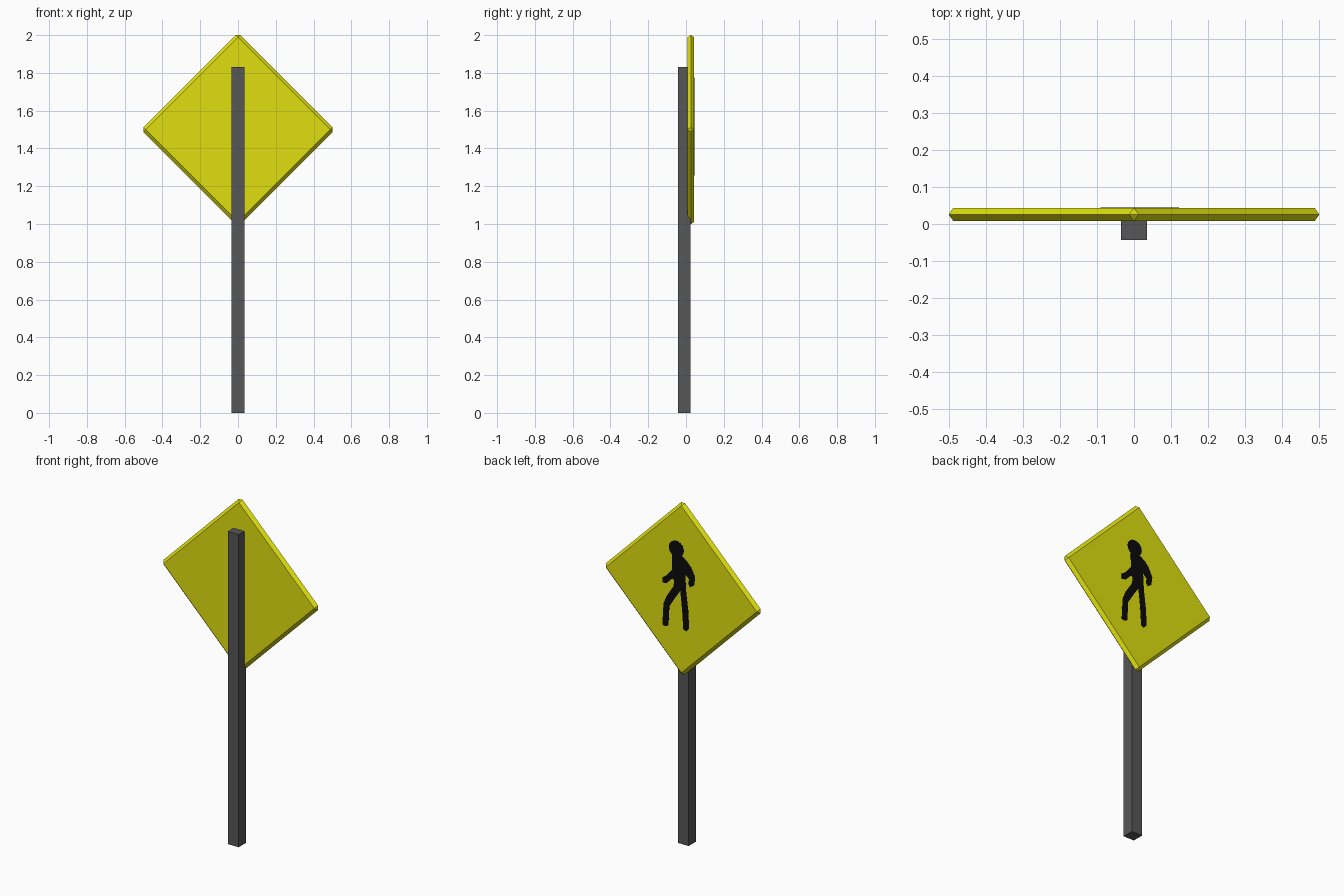
import bpy, bmesh, math

if "Cube" in bpy.data.objects:
    bpy.data.objects.remove(bpy.data.objects["Cube"])


def material(name, colour):
    m = bpy.data.materials.new(name)
    m.diffuse_color = (*colour, 1.0)
    m.use_nodes = True
    m.node_tree.nodes["Principled BSDF"].inputs["Base Color"].default_value = m.diffuse_color
    return m


YELLOW = material("sign_yellow", (0.74, 0.74, 0.005))
GREY = material("post_grey", (0.095, 0.095, 0.095))
BLACK = material("symbol_black", (0.003, 0.003, 0.003))


def make_object(name, bm, mat):
    bmesh.ops.recalc_face_normals(bm, faces=bm.faces)
    mesh = bpy.data.meshes.new(name)
    bm.to_mesh(mesh)
    bm.free()
    mesh.materials.append(mat)
    ob = bpy.data.objects.new(name, mesh)
    bpy.context.collection.objects.link(ob)
    return ob


CENTRE_Z = 1.5
FRONT, BACK = 0.008, 0.0435      # sign plate faces in y
W = (BACK - FRONT) / 2           # chamfer reaches half the thickness
HALF = (0.501 + W / math.sqrt(2)) / math.sqrt(2)

# Post: plain square bar
bm = bmesh.new()
bmesh.ops.create_cube(bm, size=1)
for v in bm.verts:
    v.co.x *= 0.07
    v.co.y = v.co.y * 0.0685 - 0.00925
    v.co.z = (v.co.z + 0.5) * 1.83
make_object("post", bm, GREY)

# Sign plate: square turned on its corner, fully chamfered rim
bm = bmesh.new()
c = math.sqrt(0.5)
inner = HALF - W
for sa in (-1, 1):
    for sb in (-1, 1):
        points = [(sa * inner, sb * inner, FRONT), (sa * inner, sb * inner, BACK),
                  (sa * HALF, sb * inner, FRONT + W), (sa * inner, sb * HALF, FRONT + W)]
        for a, b, y in points:
            bm.verts.new(((a - b) * c, y, CENTRE_Z + (a + b) * c))
bmesh.ops.convex_hull(bm, input=bm.verts)
bmesh.ops.dissolve_limit(bm, angle_limit=0.01, verts=bm.verts, edges=bm.edges)
make_object("sign_plate", bm, YELLOW)


# Walking symbol: thin plates on the +y face, outlines as seen from behind
def plate(name, outline):
    bm = bmesh.new()
    low, high = BACK - 0.001, BACK + 0.0008
    face = bm.faces.new([bm.verts.new((-u, low, CENTRE_Z + v)) for u, v in outline])
    ext = bmesh.ops.extrude_face_region(bm, geom=[face], use_keep_orig=True)
    for v in ext["geom"]:
        if isinstance(v, bmesh.types.BMVert):
            v.co.y = high
    bmesh.ops.triangulate(bm, faces=bm.faces)
    make_object(name, bm, BLACK)


body = [
    (-.060, .195), (-.058, .102),                                          # chest
    (-.096, .057), (-.122, .038), (-.122, .009), (-.096, .010), (-.058, .049),  # front arm
    (-.045, .041), (-.051, .004),                                          # waist
    (-.096, -.066), (-.115, -.112), (-.122, -.237), (-.103, -.243),
    (-.083, -.232), (-.077, -.120), (-.038, -.057), (-.006, -.010),        # front leg
    (.006, -.121), (.013, -.230), (.032, -.237), (.051, -.215),
    (.045, -.111), (.032, -.009),                                          # rear leg
    (.026, .095), (.051, .072), (.045, .044), (.058, .027),
    (.083, .045), (.090, .094), (.064, .146), (.038, .174), (.003, .195),  # rear arm
]
plate("walker_body", body)
plate("walker_head", [(-.032 + .049 * math.cos(i * math.tau / 20),
                       .229 + .047 * math.sin(i * math.tau / 20)) for i in range(20)])
